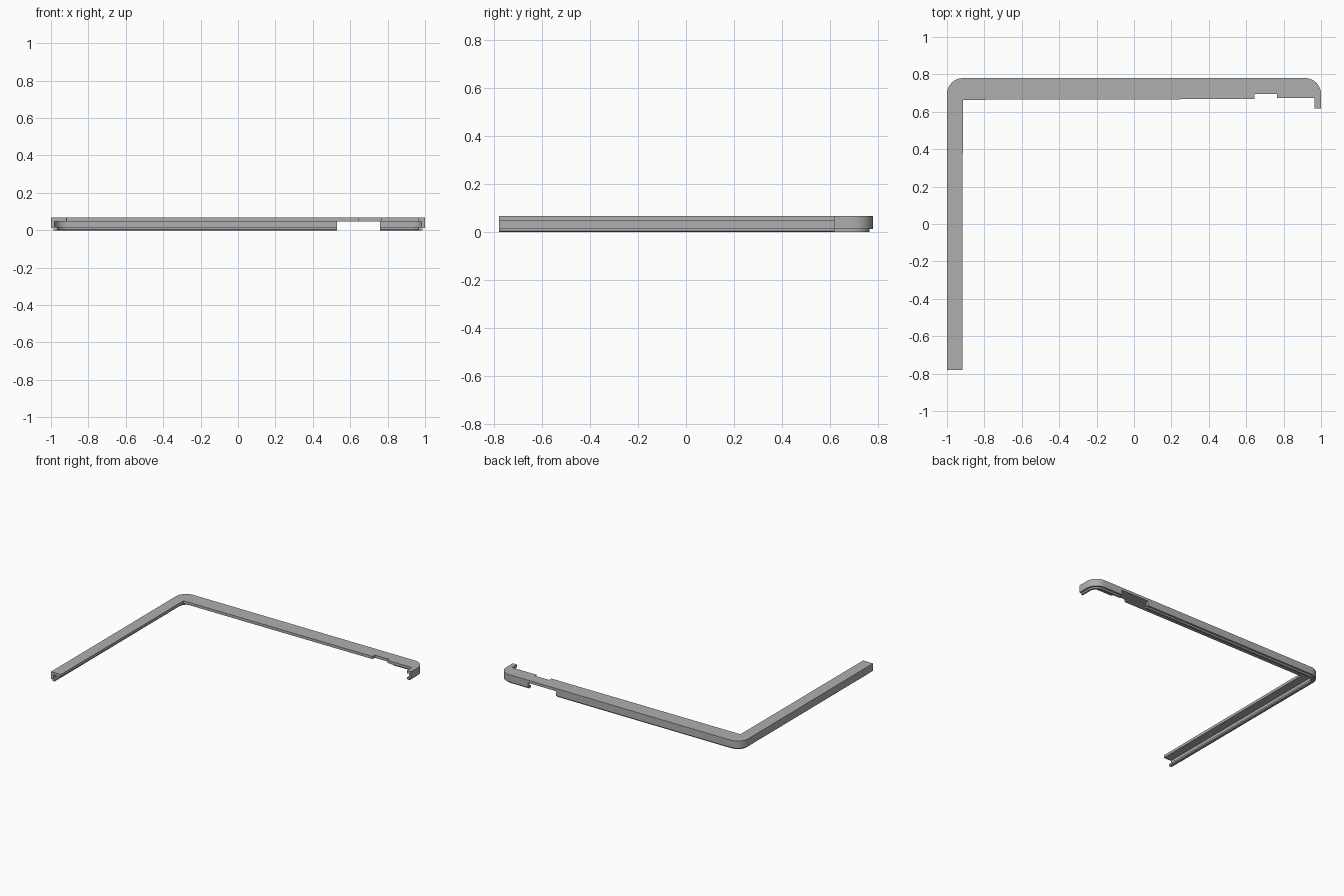
import bpy, bmesh, math
from mathutils import Vector

if "Cube" in bpy.data.objects:
    bpy.data.objects.remove(bpy.data.objects["Cube"])

grey = bpy.data.materials.new("plain grey")
grey.use_nodes = True
colour = (0.43, 0.43, 0.43, 1)
grey.diffuse_color = colour
grey.node_tree.nodes["Principled BSDF"].inputs["Base Color"].default_value = colour

BACK, FRONT, RADIUS = 0.78, -0.78, 0.085
SEAM, TOP = 0.047, 0.067


def finish(name, bm):
    bmesh.ops.recalc_face_normals(bm, faces=bm.faces)
    mesh = bpy.data.meshes.new(name)
    bm.to_mesh(mesh)
    bm.free()
    mesh.materials.append(grey)
    obj = bpy.data.objects.new(name, mesh)
    bpy.context.scene.collection.objects.link(obj)
    bpy.ops.object.select_all(action='DESELECT')
    obj.select_set(True)
    bpy.context.view_layer.objects.active = obj
    bpy.ops.object.shade_smooth_by_angle(angle=math.radians(30))


def corner_path(side, y_end, x_end):
    """Outer edge points with inward directions, from arm end round the corner."""
    points = [(Vector((side, y_end)), Vector((-side, 0)))]
    centre = Vector((side * (1 - RADIUS), BACK - RADIUS))
    steps = 12
    for i in range(steps + 1):
        a = math.pi / 2 * i / steps
        out = Vector((side * math.cos(a), math.sin(a)))
        points.append((centre + out * RADIUS, -out))
    points.append((Vector((x_end, BACK)), Vector((0, -1))))
    return points


def sweep(name, path, section):
    bm = bmesh.new()
    rings = []
    for p, inward in path:
        rings.append([bm.verts.new((*(p + inward * d), z)) for d, z in section])
    n = len(section)
    for a, b in zip(rings, rings[1:]):
        for i in range(n):
            j = (i + 1) % n
            bm.faces.new((a[i], a[j], b[j], b[i]))
    bm.faces.new(rings[0])
    bm.faces.new(rings[-1])
    finish(name, bm)


# Flat top plate with rounded outer corners and a notch in its inner edge
left = [p for p, _ in corner_path(-1, FRONT, 0)][:-1]
right = [p for p, _ in corner_path(1, 0.617, 0)][:-1]
inner = [(0.965, 0.617), (0.965, 0.675), (0.765, 0.675), (0.765, 0.695),
         (0.645, 0.695), (0.645, 0.668), (-0.915, 0.664), (-0.918, FRONT)]
bm = bmesh.new()
outline = left + right[::-1] + [Vector(p) for p in inner]
face = bm.faces.new([bm.verts.new((p.x, p.y, SEAM)) for p in outline])
extruded = bmesh.ops.extrude_face_region(bm, geom=[face])
bmesh.ops.translate(bm, vec=(0, 0, TOP - SEAM),
                    verts=[v for v in extruded["geom"] if isinstance(v, bmesh.types.BMVert)])
finish("top_plate", bm)

# Side walls with an inward foot, interrupted by the opening at the back
wall_section = [(0, 0.012), (0, SEAM), (0.02, SEAM), (0.02, 0.017),
                (0.034, 0.017), (0.034, 0.005), (0.029, 0), (0.014, 0), (0.014, 0.012)]
sweep("long_wall", corner_path(-1, FRONT, 0.53), wall_section)
sweep("short_wall", corner_path(1, 0.617, 0.76), wall_section)
